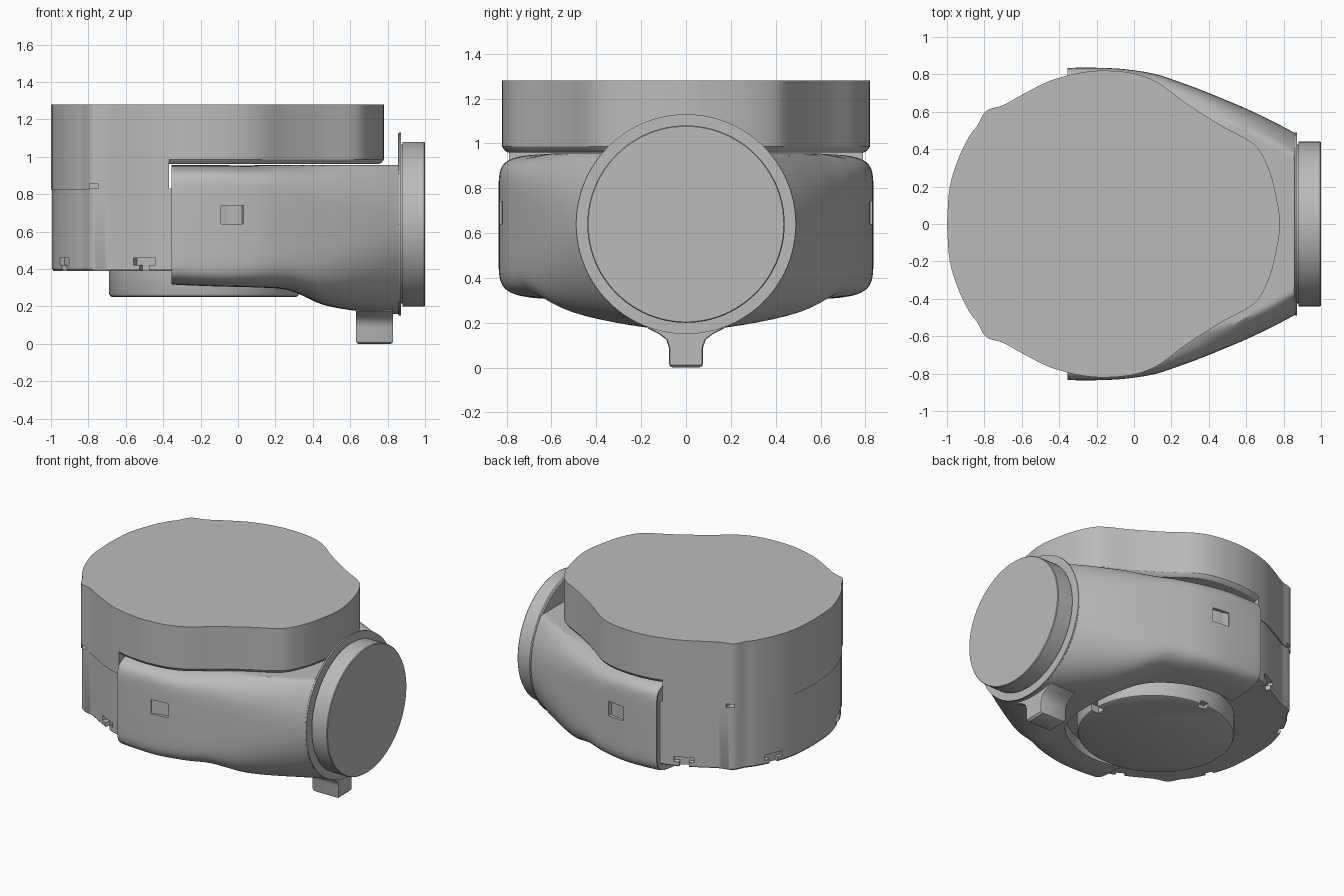
import bpy, bmesh, math
from mathutils import Matrix, Vector

if "Cube" in bpy.data.objects:
    bpy.data.objects.remove(bpy.data.objects["Cube"])

grey = bpy.data.materials.new("plain_grey")
grey.diffuse_color = (0.5, 0.5, 0.5, 1)
grey.use_nodes = True
grey.node_tree.nodes["Principled BSDF"].inputs["Base Color"].default_value = grey.diffuse_color


def make(name, rings):
    """Skin a stack of closed rings and cap both ends."""
    bm = bmesh.new()
    loops = [[bm.verts.new(p) for p in r] for r in rings]
    n = len(loops[0])
    for a, b in zip(loops, loops[1:]):
        for i in range(n):
            j = (i + 1) % n
            bm.faces.new((a[i], a[j], b[j], b[i]))
    bm.faces.new(loops[0])
    bm.faces.new(loops[-1])
    bmesh.ops.recalc_face_normals(bm, faces=bm.faces)
    me = bpy.data.meshes.new(name)
    bm.to_mesh(me)
    bm.free()
    ob = bpy.data.objects.new(name, me)
    bpy.context.collection.objects.link(ob)
    me.materials.append(grey)
    return ob


def prism(name, outline, levels, cx=-0.11):
    """Vertical prism from an xy outline and (z, scale) levels."""
    return make(name, [[(cx + (x - cx) * s, y * s, z) for x, y in outline] for z, s in levels])


def disc(name, levels, cz=0.64, n=96):
    """Round part along x from (x, radius) levels."""
    a = [2 * math.pi * i / n for i in range(n)]
    return make(name, [[(x, r * math.cos(t), cz + r * math.sin(t)) for t in a] for x, r in levels])


def block(name, loc, size, turn=0):
    sx, sy, sz = (v / 2 for v in size)
    m = Matrix.Translation(loc) @ Matrix.Rotation(turn, 4, 'Z')
    base = [(-sx, -sy), (sx, -sy), (sx, sy), (-sx, sy)]
    return make(name, [[m @ Vector((x, y, z)) for x, y in base] for z in (-sz, sz)])


def activate(ob):
    bpy.ops.object.select_all(action='DESELECT')
    ob.select_set(True)
    bpy.context.view_layer.objects.active = ob


def cut(ob, cutters):
    for c in cutters:
        c.hide_render = True
        m = ob.modifiers.new("cut", 'BOOLEAN')
        m.operation, m.object, m.solver = 'DIFFERENCE', c, 'EXACT'
        activate(ob)
        bpy.ops.object.modifier_apply(modifier=m.name)
        bpy.data.objects.remove(c, do_unlink=True)


def spline(pts, k):
    """Smooth curve through the points."""
    p = [2 * pts[0] - pts[1]] + pts + [2 * pts[-1] - pts[-2]]
    out = []
    for a, b, c, d in zip(p, p[1:], p[2:], p[3:]):
        for i in range(k):
            t = i / k
            out.append(0.5 * (2 * b + (c - a) * t + (2 * a - 5 * b + 4 * c - d) * t * t
                              + (3 * b - a - 3 * c + d) * t ** 3))
    return out + [pts[-1]]


# Half outline of the housing, mirrored over y
half = [(-.985, .2), (-.935, .36), (-.88, .47), (-.835, .53), (-.79, .605), (-.7, .635),
        (-.6, .69), (-.47, .757), (-.37, .79), (-.27, .812), (-.15, .82), (0, .805),
        (.13, .755), (.28, .645), (.46, .53), (.6, .455), (.67, .395), (.73, .27), (.77, .1)]
full = [(-1, 0)] + half + [(.78, 0)] + [(x, -y) for x, y in reversed(half)]
ring = [tuple(v) for v in spline([Vector(p) for p in full + full[:1]], 5)[:-1]]
top_half = [p for p in ring if p[1] > 1e-4]
bottom_half = [p for p in ring if p[1] < -1e-4]
outline = [(-1, 0)] + top_half + [(.78, 0)] + bottom_half
skirt_outline = [p for p in outline if p[0] <= -.3699]

# Upper cap, and the skirt that hangs lower on the closed side
prism("upper_cap", outline, [(.96, .97), (.968, .985), (.985, 1), (1.28, 1)])
skirt = prism("cap_skirt", skirt_outline, [(.825, 1), (.985, 1)])
cut(skirt, [block("c", (-.77, s * .6, .83), (.05, .2, .05)) for s in (1, -1)])

# Lower drum with clip notches round its bottom edge
drum = prism("lower_drum", outline, [(.39, .985), (.40, .993), (.83, .993)])
notches = []
for x, y in ((-.5, .735), (-.935, .36)):
    for s in (1, -1):
        turn = math.atan2(s * y, x + .11)
        for w, z, h in ((.06, .40, .06), (.13, .44, .035)):
            notches.append(block("c", (x, s * y, z), (.07, w, h), turn))
cut(drum, notches)

# Shallow base puck
angles = [2 * math.pi * i / 72 for i in range(72)]
oval = [(-.18 + .51 * math.cos(a), .485 * math.sin(a)) for a in angles]
puck = prism("base_puck", oval, [(.25, .965), (.255, .985), (.27, 1), (.41, 1)], -.18)
cut(puck, [block("c", (.32, 0, .25), (.1, .06, .1)),
           block("c", (-.18, .47, .25), (.06, .06, .05))])

# Shroud stations: x, half width, squareness, rise, drop
stations = [(-.35, .822, 9, .315, .315), (-.335, .835, 9, .315, .325), (-.1, .832, 9, .315, .335),
            (.1, .805, 7.5, .315, .34), (.25, .757, 6, .33, .35), (.35, .72, 5, .34, .385),
            (.45, .68, 4, .365, .43), (.6, .617, 3, .41, .46), (.75, .545, 2.4, .45, .474),
            (.86, .487, 2.05, .475, .482)]
rings = []
for x, w, n, up, down in spline([Vector(s) for s in stations], 4):
    r = []
    for i in range(96):
        c, s = math.cos(2 * math.pi * (i + .5) / 96), math.sin(2 * math.pi * (i + .5) / 96)
        y = math.copysign(abs(c) ** (2 / n), c) * w
        z = math.copysign(abs(s) ** (2 / n), s) * (up if s > 0 else down)
        r.append((x, y, min(.955, .64 + z)))
    rings.append(r)
shroud = make("side_shroud", rings)
well = [(-.18 + .58 * math.cos(a), .57 * math.sin(a)) for a in angles]
cut(shroud, [prism("c", well, [(.1, 1), (.4, 1)], -.18)]
    + [block("c", (-.02, s * .86, .69), (.12, .12, .1), s * -.3) for s in (1, -1)])

# Round outlet: flange, neck and end plug
disc("outlet_flange", [(.855, .482), (.862, .49), (.872, .49)])
disc("outlet_neck", [(.86, .425), (.89, .425)])
disc("outlet_plug", [(.88, .44), (.995, .44), (1.0, .436)])

# Foot that flares into the shroud
foot_half = [(.06, 0), (.072, .006), (.076, .02), (.076, .09), (.088, .125), (.12, .15),
             (.17, .175), (.17, .26)]
profile = foot_half + [(-y, z) for y, z in reversed(foot_half)]
make("foot", [[(x, y * k, max(z, lift)) for y, z in profile]
              for x, k, lift in ((.63, .95, .012), (.642, 1, 0), (.818, 1, 0), (.83, .95, .012))])

for ob in bpy.context.collection.objects:
    activate(ob)
    bpy.ops.object.shade_smooth_by_angle(angle=math.radians(32))
